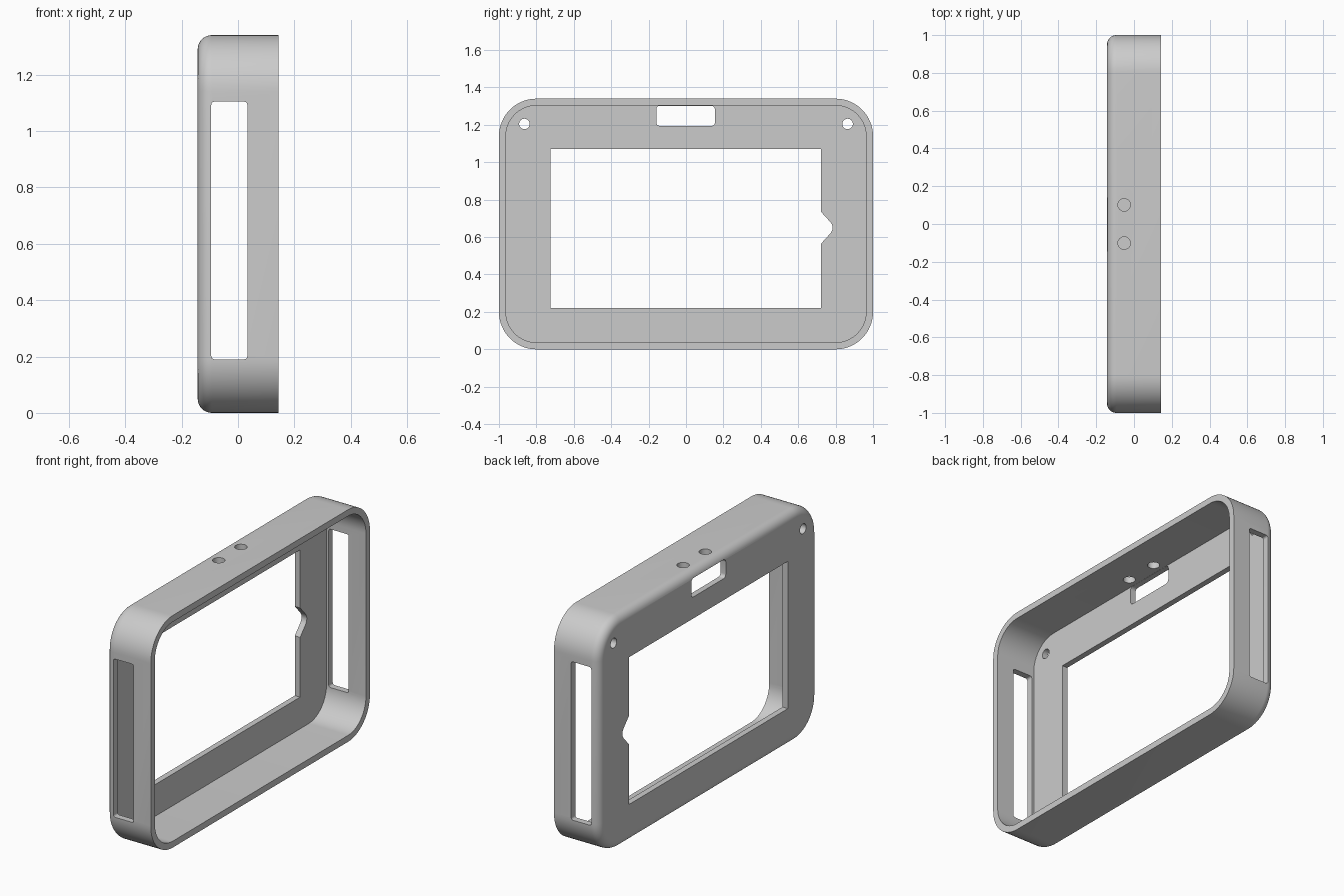
import bpy, bmesh, math

if "Cube" in bpy.data.objects:
    bpy.data.objects.remove(bpy.data.objects["Cube"])

D, H = 0.143, 1.34          # half depth (x), height (z)
MID = H / 2
WALL, PLATE, FILLET, CORNER = 0.037, 0.034, 0.05, 0.2


def rounded_rect(cu, cv, hu, hv, r, seg=16):
    """Counter-clockwise rounded rectangle outline."""
    pts = []
    for k, (su, sv) in enumerate([(1, 1), (-1, 1), (-1, -1), (1, -1)]):
        for i in range(seg + 1):
            a = math.pi / 2 * (k + i / seg)
            pts.append((cu + su * (hu - r) + r * math.cos(a),
                        cv + sv * (hv - r) + r * math.sin(a)))
    return pts


def circle(cu, cv, r, n=32):
    return [(cu + r * math.cos(2 * math.pi * i / n),
             cv + r * math.sin(2 * math.pi * i / n)) for i in range(n)]


PLACE = {'x': lambda u, v, t: (t, u, v),
         'y': lambda u, v, t: (u, t, v),
         'z': lambda u, v, t: (u, v, t)}


def loft(name, rings, axis):
    """Closed solid through a list of (outline, position along axis)."""
    bm = bmesh.new()
    loops = [[bm.verts.new(PLACE[axis](u, v, t)) for u, v in pts] for pts, t in rings]
    n = len(loops[0])
    for a, b in zip(loops, loops[1:]):
        for i in range(n):
            j = (i + 1) % n
            bm.faces.new((a[i], a[j], b[j], b[i]))
    bm.faces.new(loops[0])
    bm.faces.new(loops[-1])
    bmesh.ops.recalc_face_normals(bm, faces=bm.faces)
    me = bpy.data.meshes.new(name)
    bm.to_mesh(me)
    bm.free()
    ob = bpy.data.objects.new(name, me)
    bpy.context.collection.objects.link(ob)
    return ob


# Outer body: rounded box with a filleted edge around the face plate
rings = [(rounded_rect(0, MID, 1, MID, CORNER), D)]
for i in range(9):
    a = math.pi / 2 * i / 8
    d = FILLET * (1 - math.cos(a))
    rings.append((rounded_rect(0, MID, 1 - d, MID - d, CORNER - d),
                  -D + FILLET - FILLET * math.sin(a)))
case = loft("case_shell", rings, 'x')

# Cavity open toward +x
cutters = [loft("cavity_cutter", [
    (rounded_rect(0, MID, 1 - WALL, MID - WALL, CORNER - WALL), t)
    for t in (-D + PLATE, 0.3)], 'x')]

# Screen window with a rounded notch on one side
window = [(-0.725, 0.22), (0.722, 0.22), (0.722, 0.565), (0.772, 0.62),
          (0.781, 0.634), (0.784, 0.65), (0.781, 0.666), (0.772, 0.68),
          (0.722, 0.735), (0.722, 1.07), (-0.725, 1.07)]
cutters.append(loft("window_cutter", [(window, -0.3), (window, 0.0)], 'x'))

# Small slot above the window
slot = rounded_rect(-0.002, 1.248, 0.157, 0.054, 0.02, 6)
cutters.append(loft("top_slot_cutter", [(slot, -0.3), (slot, -0.05)], 'x'))

for s in (-1, 1):
    # Screw holes in the upper plate corners
    c = circle(s * 0.864, 1.205, 0.028)
    cutters.append(loft("screw_hole_cutter", [(c, -0.3), (c, 0.0)], 'x'))
    # Button holes in the top wall
    c = circle(-0.052, s * 0.101, 0.033)
    cutters.append(loft("button_hole_cutter", [(c, 1.1), (c, 1.5)], 'z'))
    # Long slots in the two end walls
    c = rounded_rect(-0.031, 0.647, 0.064, 0.457, 0.012, 6)
    cutters.append(loft("side_slot_cutter", [(c, s * 0.9), (c, s * 1.1)], 'y'))

bpy.context.view_layer.objects.active = case
case.select_set(True)
for cut in cutters:
    cut.hide_render = True
    mod = case.modifiers.new("cut", 'BOOLEAN')
    mod.operation = 'DIFFERENCE'
    mod.solver = 'EXACT'
    mod.object = cut
    bpy.ops.object.modifier_apply(modifier=mod.name)
    bpy.data.objects.remove(cut, do_unlink=True)

# Plain grey plastic
mat = bpy.data.materials.new("grey_plastic")
mat.diffuse_color = (0.6, 0.6, 0.6, 1)
mat.use_nodes = True
mat.node_tree.nodes["Principled BSDF"].inputs["Base Color"].default_value = mat.diffuse_color
case.data.materials.clear()
case.data.materials.append(mat)
bpy.ops.object.shade_smooth_by_angle(angle=math.radians(30))
